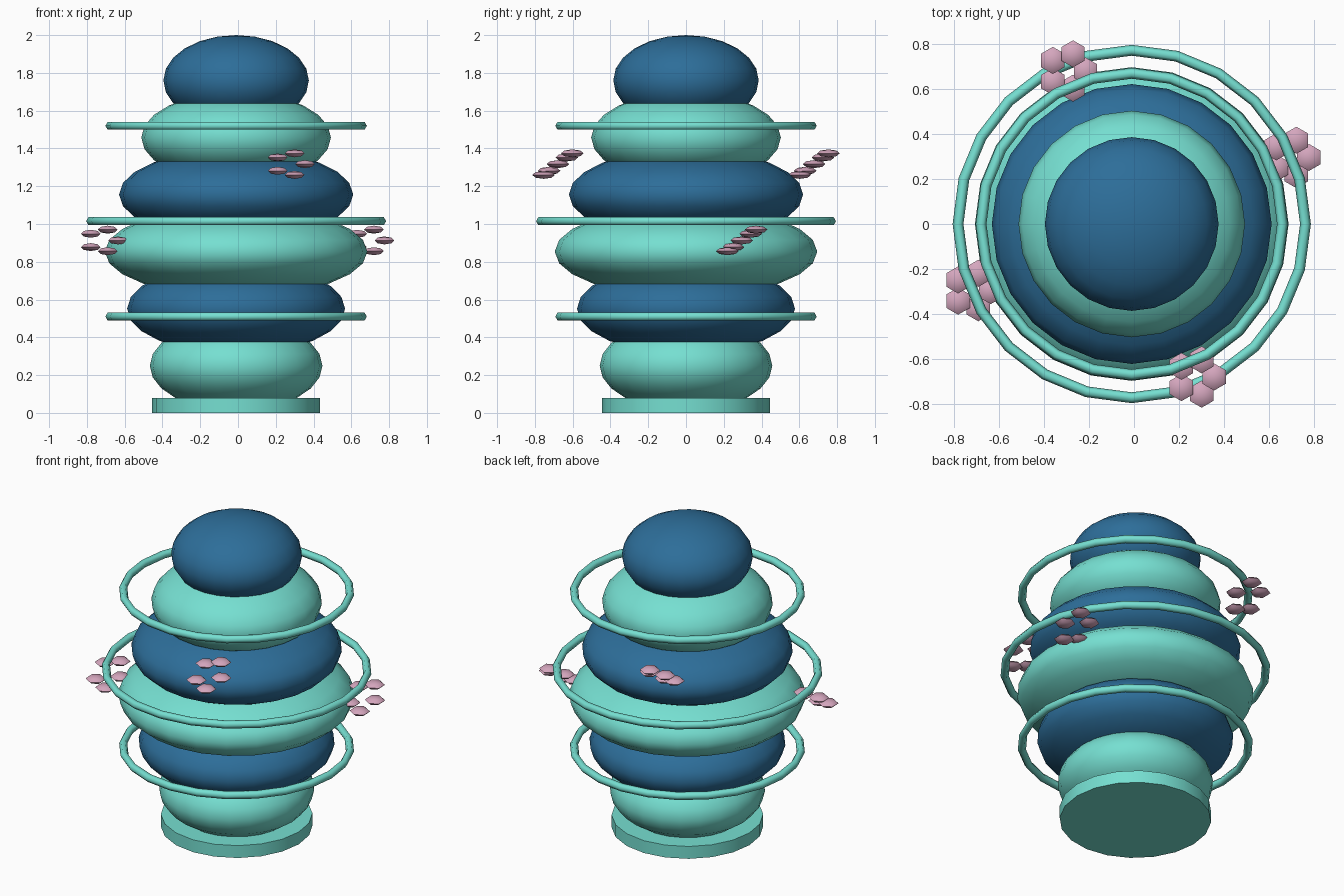
import bpy, bmesh, math
from mathutils import Matrix, Vector

cube = bpy.data.objects.get("Cube")
if cube:
    bpy.data.objects.remove(cube, do_unlink=True)

AXIS_X = -0.01  # the stack stands a hair left of centre


def material(name, rgb):
    mat = bpy.data.materials.new(name)
    mat.use_nodes = True
    mat.diffuse_color = (*rgb, 1)
    mat.node_tree.nodes["Principled BSDF"].inputs["Base Color"].default_value = (*rgb, 1)
    return mat


teal = material("teal", (0.18, 0.74, 0.64))
blue = material("deep_blue", (0.026, 0.155, 0.32))
pink = material("dusty_pink", (0.66, 0.38, 0.51))


def finish(bm, name, mat, angle):
    bmesh.ops.recalc_face_normals(bm, faces=bm.faces)
    mesh = bpy.data.meshes.new(name)
    bm.to_mesh(mesh)
    bm.free()
    mesh.materials.append(mat)
    obj = bpy.data.objects.new(name, mesh)
    bpy.context.collection.objects.link(obj)
    bpy.ops.object.select_all(action="DESELECT")
    obj.select_set(True)
    bpy.context.view_layer.objects.active = obj
    bpy.ops.object.shade_smooth_by_angle(angle=math.radians(angle))
    return obj


def ellipsoid(bm, centre, radius, half_height, segments, rings, turn=0.0):
    matrix = (Matrix.Translation(centre) @ Matrix.Rotation(turn, 4, "Z")
              @ Matrix.Diagonal((radius, radius, half_height, 1)))
    bmesh.ops.create_uvsphere(bm, u_segments=segments, v_segments=rings, radius=1, matrix=matrix)


# Round foot
bm = bmesh.new()
bmesh.ops.create_cone(bm, cap_ends=True, segments=20, radius1=0.445, radius2=0.445,
                      depth=0.08, matrix=Matrix.Translation((AXIS_X, 0, 0.04)))
finish(bm, "foot", teal, 40)

# Stacked cushions, alternating in colour
for i, radius in enumerate((0.457, 0.577, 0.695, 0.62, 0.502, 0.385)):
    bm = bmesh.new()
    ellipsoid(bm, (AXIS_X, 0, 0.25 + 0.302 * i), radius, 0.24, 24, 12)
    finish(bm, f"cushion_{i + 1}", blue if i % 2 else teal, 60)


# Floating rings with a six-sided tube
def ring(name, height, major, minor=0.024, segments=24, sides=6):
    bm = bmesh.new()
    loops = []
    for i in range(segments):
        a = math.tau * i / segments
        loop = []
        for j in range(sides):
            b = math.tau * j / sides
            r = major + minor * math.cos(b)
            loop.append(bm.verts.new((AXIS_X + r * math.cos(a), r * math.sin(a),
                                      height + minor * math.sin(b))))
        loops.append(loop)
    for i, loop in enumerate(loops):
        after = loops[(i + 1) % segments]
        for j in range(sides):
            k = (j + 1) % sides
            bm.faces.new((loop[j], after[j], after[k], loop[k]))
    finish(bm, name, teal, 65)


ring("lower_ring", 0.51, 0.668)
ring("middle_ring", 1.015, 0.77)
ring("upper_ring", 1.52, 0.668)


# Blossoms of five flat six-sided petals on a tilted circle
def blossom(name, centre):
    bm = bmesh.new()
    for i in range(5):
        a = math.tau * i / 5
        offset = Vector((0.08 * math.cos(a), 0.08 * math.sin(a), 0.06 * math.sin(a)))
        ellipsoid(bm, Vector(centre) + offset, 0.06, 0.021, 6, 4)
    # put a petal corner on the y axis
    pts = [v.co.copy() for v in bm.verts]
    if max(p.x for p in pts) - centre[0] > 0.135:
        bm.clear()
        for i in range(5):
            a = math.tau * i / 5
            offset = Vector((0.08 * math.cos(a), 0.08 * math.sin(a), 0.06 * math.sin(a)))
            ellipsoid(bm, Vector(centre) + offset, 0.06, 0.021, 6, 4, math.pi / 6)
    finish(bm, name, pink, 60)


for side, sign in (("front", 1), ("back", -1)):
    blossom(f"{side}_blossom", (AXIS_X + sign * 0.285, -sign * 0.678, 1.317))
for side, sign in (("left", 1), ("right", -1)):
    blossom(f"{side}_blossom", (AXIS_X + sign * 0.705, sign * 0.295, 0.913))
